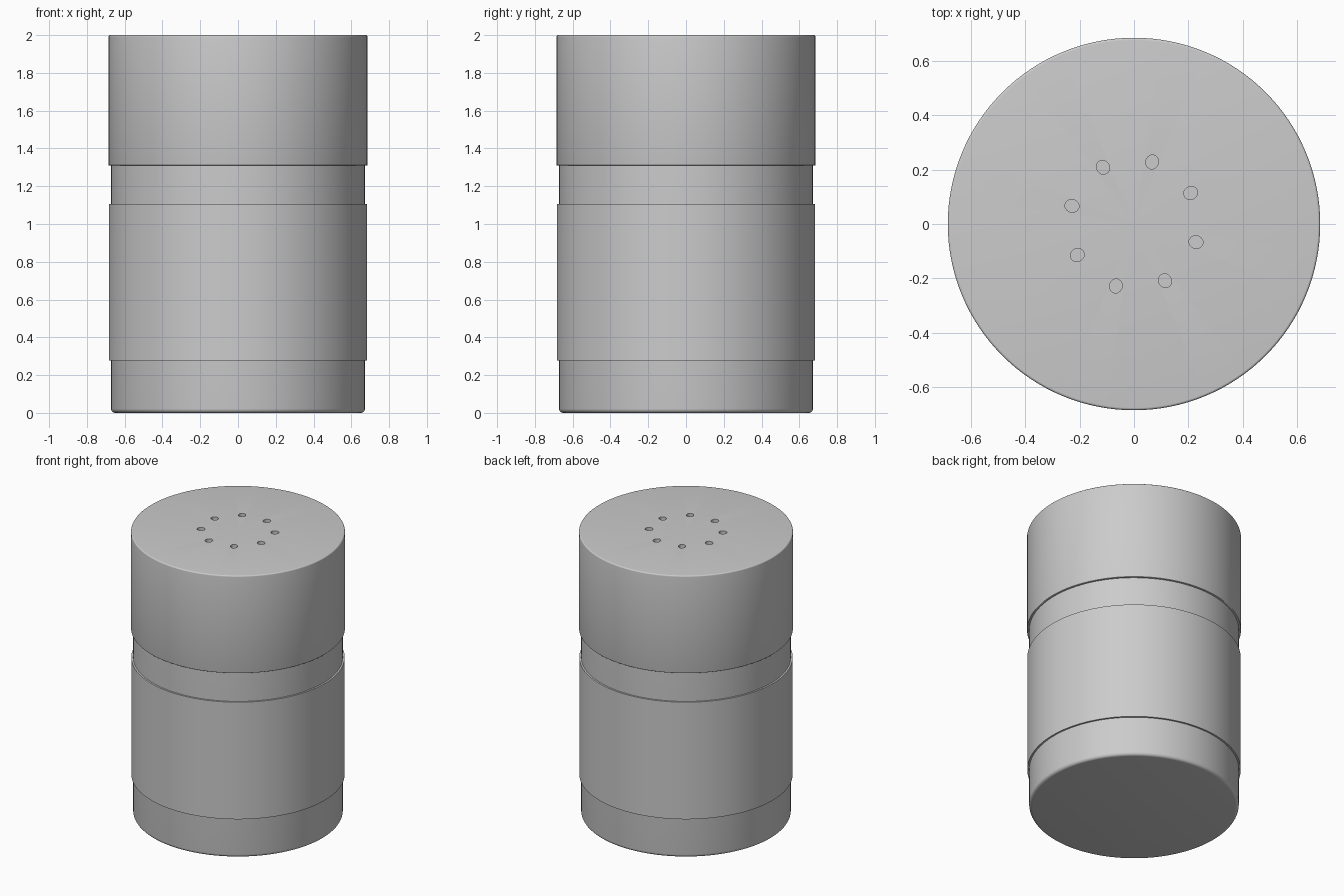
import bpy, bmesh
from math import radians, cos, sin, tau
from mathutils import Matrix, Vector

if "Cube" in bpy.data.objects:
    bpy.data.objects.remove(bpy.data.objects["Cube"])

SEGMENTS = 128


def link(name, bm):
    bmesh.ops.recalc_face_normals(bm, faces=bm.faces)
    mesh = bpy.data.meshes.new(name)
    bm.to_mesh(mesh)
    bm.free()
    obj = bpy.data.objects.new(name, mesh)
    bpy.context.collection.objects.link(obj)
    return obj


def select_only(obj):
    bpy.ops.object.select_all(action='DESELECT')
    obj.select_set(True)
    bpy.context.view_layer.objects.active = obj


def smooth(obj):
    select_only(obj)
    bpy.ops.object.shade_smooth_by_angle(angle=radians(35))


def lathe(name, profile, closed=False):
    bm = bmesh.new()
    verts = [bm.verts.new((r, 0, z)) for r, z in profile]
    pairs = list(zip(verts, verts[1:]))
    if closed:
        pairs.append((verts[-1], verts[0]))
    edges = [bm.edges.new(p) for p in pairs]
    bmesh.ops.spin(bm, geom=verts + edges, cent=(0, 0, 0), axis=(0, 0, 1),
                   angle=tau, steps=SEGMENTS, use_duplicate=False)
    bmesh.ops.remove_doubles(bm, verts=bm.verts, dist=1e-5)
    return link(name, bm)


def fillet(r, z, size, top, steps=5):
    """Rounded outer corner, listed from bottom to top."""
    s = 1 if top else -1
    pts = []
    for i in range(steps + 1):
        a = radians(90 * i / steps)
        pts.append((r - size + size * cos(a), z - s * size + s * size * sin(a)))
    return pts if top else pts[::-1]


# jar body, slightly rounded at the foot
body = lathe("jar_body", [(0, 0)] + fillet(0.672, 0.0, 0.022, False)
             + [(0.672, 1.35), (0, 1.35)])
smooth(body)

# wrap-around label sleeve
sleeve = lathe("label_sleeve", [(0.665, 0.277), (0.684, 0.277),
                                (0.684, 1.105), (0.665, 1.105)], closed=True)
smooth(sleeve)

# lid with small rounded edges
lid = lathe("lid", [(0, 1.31)] + fillet(0.686, 1.31, 0.004, False, 3)
            + fillet(0.686, 2.0, 0.009, True) + [(0, 2.0)])

# ring of eight pouring holes, slightly elongated outwards
bm = bmesh.new()
for i in range(8):
    turn = Matrix.Rotation(radians(28.7 + 45 * i), 4, 'Z')
    place = Matrix.Translation(Vector((0.238, 0, 2.0)))
    shape = Matrix.Diagonal((0.026, 0.0235, 1, 1))
    bmesh.ops.create_cone(bm, cap_ends=True, segments=24, radius1=1, radius2=1,
                          depth=0.06, matrix=turn @ place @ shape)
cutter = link("hole_cutter", bm)
cutter.hide_render = True

mod = lid.modifiers.new("holes", 'BOOLEAN')
mod.operation = 'DIFFERENCE'
mod.object = cutter
mod.solver = 'EXACT'
select_only(lid)
bpy.ops.object.modifier_apply(modifier=mod.name)
bpy.data.objects.remove(cutter)
smooth(lid)
